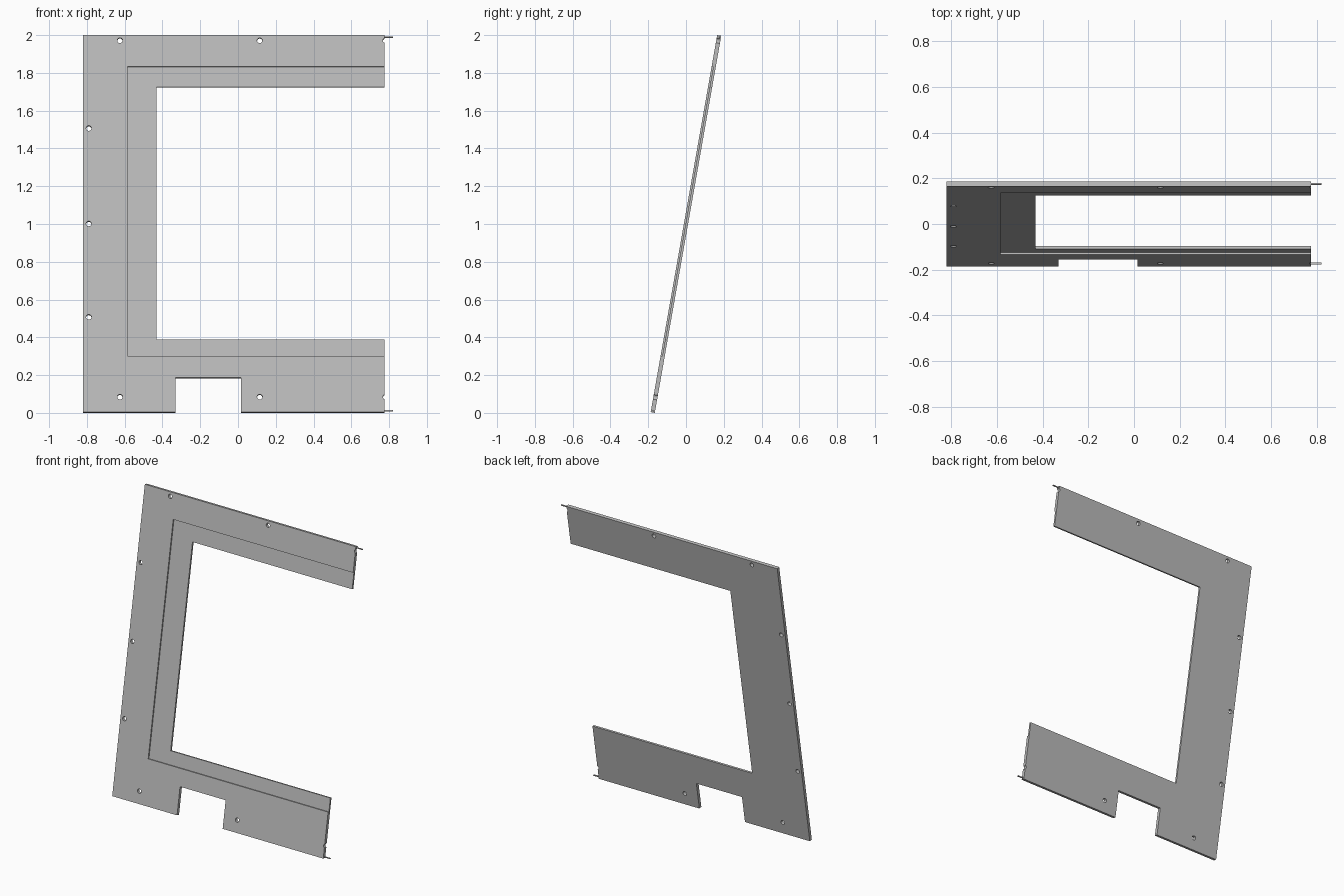
import bpy, bmesh, math
from mathutils import Matrix, Vector

cube = bpy.data.objects.get("Cube")
if cube:
    bpy.data.objects.remove(cube, do_unlink=True)

HEIGHT, THICK, DEPTH = 2.027, 0.022, 0.009
LEFT, RIGHT = -0.82, 0.775
PLACE = Matrix.Translation((0, -0.187, 0.004)) @ Matrix.Rotation(math.radians(-10), 4, 'X')

grey = bpy.data.materials.new("plain grey")
grey.use_nodes = True
grey.diffuse_color = (0.5, 0.5, 0.5, 1)
grey.node_tree.nodes["Principled BSDF"].inputs["Base Color"].default_value = (0.5, 0.5, 0.5, 1)


def make_object(name, bm):
    bmesh.ops.recalc_face_normals(bm, faces=bm.faces)
    mesh = bpy.data.meshes.new(name)
    bm.to_mesh(mesh)
    bm.free()
    mesh.materials.append(grey)
    obj = bpy.data.objects.new(name, mesh)
    bpy.context.collection.objects.link(obj)
    return obj


def add_box(bm, low, high):
    low, high = Vector(low), Vector(high)
    matrix = Matrix.Translation((low + high) / 2) @ Matrix.Diagonal((*(high - low), 1))
    bmesh.ops.create_cube(bm, size=1, matrix=matrix)


# Upright C-shaped plate with a notch in its foot
outline = [(LEFT, 0), (-0.33, 0), (-0.33, 0.186), (0.015, 0.186), (0.015, 0),
           (RIGHT, 0), (RIGHT, 0.392), (-0.432, 0.392), (-0.432, 1.749),
           (RIGHT, 1.749), (RIGHT, HEIGHT), (LEFT, HEIGHT)]
bm = bmesh.new()
face = bm.faces.new([bm.verts.new((x, 0, z)) for x, z in outline])
extruded = bmesh.ops.extrude_face_region(bm, geom=[face])["geom"]
bmesh.ops.translate(bm, vec=(0, THICK, 0),
                    verts=[g for g in extruded if isinstance(g, bmesh.types.BMVert)])
frame = make_object("frame_plate", bm)

# Cutter for the stepped rebate around the opening
bm = bmesh.new()
add_box(bm, (-0.585, -0.1, 0.302), (1, DEPTH, 1.858))
rebate = make_object("rebate_cutter", bm)

# Cutter for the screw holes, the last pair breaking through the open ends
bm = bmesh.new()
holes = [(x, z) for x in (-0.625, 0.115, 0.781) for z in (0.082, 1.998)]
holes += [(-0.79, z) for z in (0.511, 1.013, 1.526)]
for x, z in holes:
    bmesh.ops.create_cone(bm, cap_ends=True, segments=24, radius1=0.014, radius2=0.014, depth=0.2,
                          matrix=Matrix.Translation((x, 0, z)) @ Matrix.Rotation(math.pi / 2, 4, 'X'))
drill = make_object("hole_cutter", bm)

# Cut the plate, then discard the cutters
for cutter in (rebate, drill):
    cutter.hide_render = True
    cut = frame.modifiers.new(cutter.name, 'BOOLEAN')
    cut.operation, cut.solver, cut.object = 'DIFFERENCE', 'EXACT', cutter
bpy.context.view_layer.update()
cut_mesh = bpy.data.meshes.new_from_object(frame.evaluated_get(bpy.context.evaluated_depsgraph_get()))
frame.modifiers.clear()
frame.data = cut_mesh
for cutter in (rebate, drill):
    bpy.data.objects.remove(cutter, do_unlink=True)
frame.matrix_world = PLACE

# Small pins sticking out of the open ends
for name, z in (("lower_pin", 0.009), ("upper_pin", HEIGHT - 0.009)):
    bm = bmesh.new()
    add_box(bm, (RIGHT - 0.01, 0.008, z - 0.003), (0.82, 0.016, z + 0.003))
    make_object(name, bm).matrix_world = PLACE
